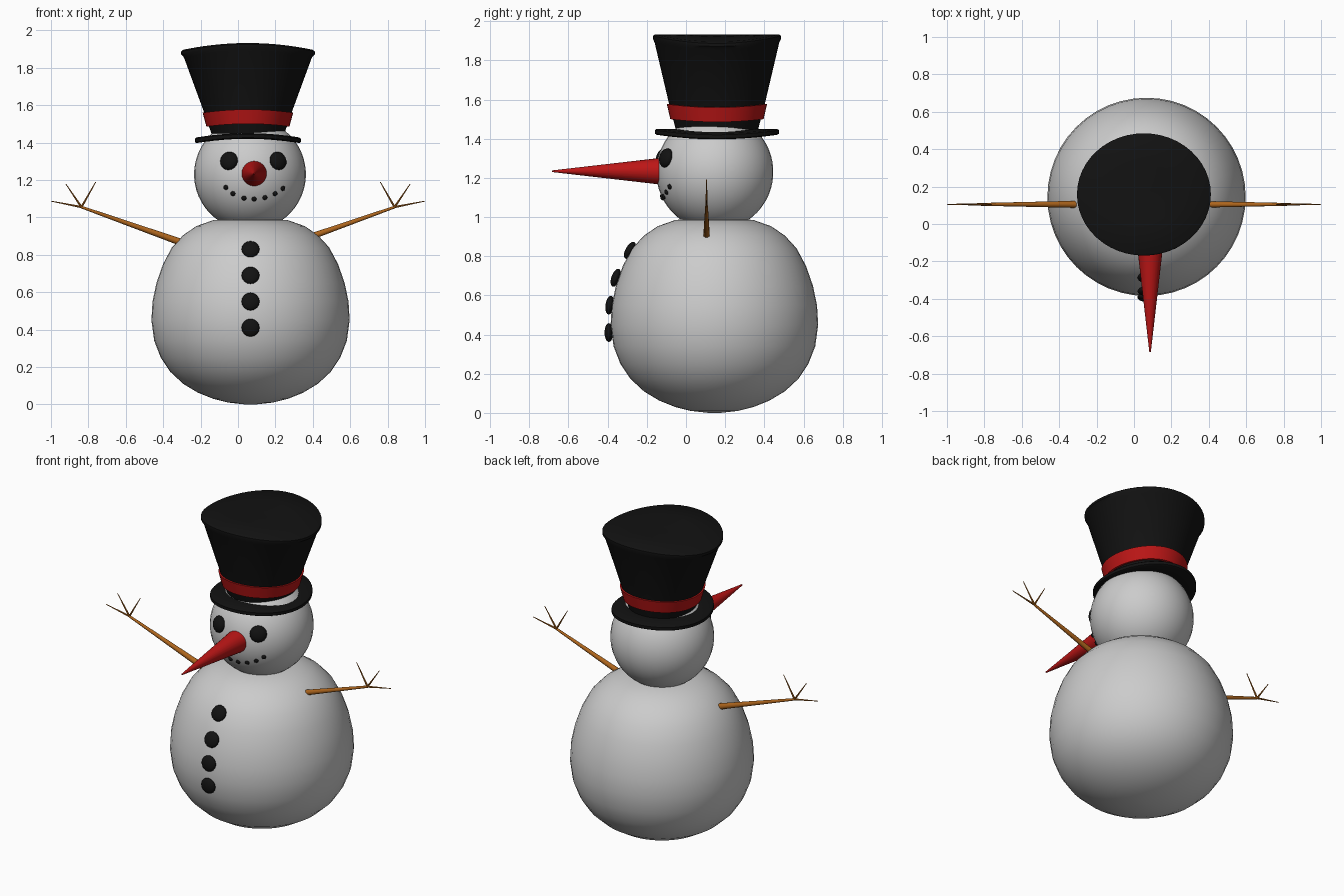
import bpy, bmesh, math
from mathutils import Vector

if "Cube" in bpy.data.objects:
    bpy.data.objects.remove(bpy.data.objects["Cube"])


def material(name, color):
    m = bpy.data.materials.new(name)
    m.diffuse_color = (*color, 1)
    m.use_nodes = True
    m.node_tree.nodes["Principled BSDF"].inputs["Base Color"].default_value = m.diffuse_color
    return m


black = material("coal_black", (0.006, 0.006, 0.006))
red = material("carrot_red", (0.5, 0.008, 0.008))
brown = material("twig_brown", (0.42, 0.13, 0.012))


def finish(bm, name, mat=None, angle=40):
    bmesh.ops.recalc_face_normals(bm, faces=bm.faces)
    me = bpy.data.meshes.new(name)
    bm.to_mesh(me)
    bm.free()
    ob = bpy.data.objects.new(name, me)
    bpy.context.collection.objects.link(ob)
    if mat:
        me.materials.append(mat)
    bpy.ops.object.select_all(action='DESELECT')
    ob.select_set(True)
    bpy.context.view_layer.objects.active = ob
    bpy.ops.object.shade_smooth_by_angle(angle=math.radians(angle))
    return ob


def lathe(name, profile, cx, cy, mat=None, droop=0.0, n=48, closed=False):
    """Profile entries are (x radius, y radius, z); droop lowers the x sides."""
    bm = bmesh.new()
    rings = []
    for rx, ry, z in profile:
        ring = []
        for i in range(n):
            a = 2 * math.pi * i / n
            x, y = rx * math.cos(a), ry * math.sin(a)
            ring.append(bm.verts.new((cx + x, cy + y, z - droop * x * x)))
        rings.append(ring)
    pairs = list(zip(rings, rings[1:]))
    if closed:
        pairs.append((rings[-1], rings[0]))
    for a, b in pairs:
        for i in range(n):
            j = (i + 1) % n
            bm.faces.new((a[i], a[j], b[j], b[i]))
    if not closed:
        bm.faces.new(rings[0])
        bm.faces.new(rings[-1])
    return finish(bm, name, mat)


def ball(name, loc, radii, mat=None, normal=None, seg=16):
    """Ellipsoid; its local z axis is turned along normal."""
    bm = bmesh.new()
    bmesh.ops.create_uvsphere(bm, u_segments=seg, v_segments=seg * 3 // 4, radius=1)
    bmesh.ops.scale(bm, vec=radii, verts=bm.verts)
    if normal is not None:
        rot = Vector(normal).to_track_quat('Z', 'Y').to_matrix()
        bmesh.ops.rotate(bm, cent=(0, 0, 0), matrix=rot, verts=bm.verts)
    bmesh.ops.translate(bm, vec=loc, verts=bm.verts)
    return finish(bm, name, mat, 60)


def rod(name, p, q, r1, r2, mat, seg=12):
    p, q = Vector(p), Vector(q)
    bm = bmesh.new()
    bmesh.ops.create_cone(bm, cap_ends=True, segments=seg, radius1=r1, radius2=r2,
                          depth=(q - p).length)
    rot = (q - p).to_track_quat('Z', 'Y').to_matrix()
    bmesh.ops.rotate(bm, cent=(0, 0, 0), matrix=rot, verts=bm.verts)
    bmesh.ops.translate(bm, vec=(p + q) / 2, verts=bm.verts)
    return finish(bm, name, mat)


# Body
body = [(0.03, 0), (0.12, 0.01), (0.2, 0.03), (0.28, 0.062), (0.36, 0.11), (0.43, 0.175),
        (0.48, 0.25), (0.515, 0.34), (0.53, 0.45), (0.524, 0.55), (0.503, 0.65),
        (0.468, 0.75), (0.42, 0.84), (0.36, 0.905), (0.29, 0.953), (0.2, 0.985), (0.08, 0.995)]
lathe("body", [(r, r, z) for r, z in body], 0.067, 0.145)

# Head
head = Vector((0.064, 0.147, 1.23))
R = 0.299
ball("head", head, (R, R, R), seg=36)


def on_head(x, z):
    dx, dz = x - head.x, z - head.z
    return Vector((x, head.y - math.sqrt(R * R - dx * dx - dz * dz), z))


# Eyes and mouth
for side in (-1, 1):
    p = on_head(0.083 + side * 0.131, 1.302)
    ball("eye", p, (0.05, 0.05, 0.028), black, p - head)
mouth = [(-0.065, 1.16), (-0.027, 1.127), (0.032, 1.103), (0.086, 1.098),
         (0.144, 1.106), (0.198, 1.127), (0.24, 1.155)]
for x, z in mouth:
    p = on_head(x, z)
    ball("mouth_pebble", p, (0.014, 0.014, 0.01), black, p - head, 8)

# Nose
rod("nose", (0.086, -0.13, 1.234), (0.086, -0.685, 1.234), 0.068, 0.004, red, 24)

# Buttons
for y, z, tilt in ((-0.287, 0.83, 0.55), (-0.359, 0.69, 0.35),
                   (-0.389, 0.55, 0.15), (-0.394, 0.41, 0.0)):
    ball("button", (0.067, y, z), (0.048, 0.048, 0.022), black, (0, -1, tilt))

# Hat: brim, crown and ribbon, all drooping slightly at the sides
HX, HY, DROOP = 0.053, 0.158, 0.3
brim = [(k * 0.283, k * 0.317, z) for k, z in
        ((0.05, 1.42), (0.7, 1.42), (0.97, 1.42), (1, 1.426), (1, 1.444), (0.97, 1.45),
         (0.7, 1.45), (0.05, 1.45))]
lathe("hat_brim", brim, HX, HY, black, DROOP)
crown = [(0.187, 0.207, 1.435), (0.235, 0.245, 1.58), (0.342, 0.318, 1.89),
         (0.358, 0.327, 1.91), (0.358, 0.327, 1.925), (0.345, 0.317, 1.932),
         (0.18, 0.16, 1.932), (0.02, 0.02, 1.932)]
lathe("hat_crown", crown, HX, HY, black, DROOP)
ribbon = [(0.222, 0.238, 1.5), (0.242, 0.256, 1.577), (0.22, 0.235, 1.577), (0.195, 0.215, 1.5)]
lathe("hat_ribbon", ribbon, HX, HY, red, DROOP, closed=True)

# Arms with three twig fingers each
for s in (-1, 1):
    wrist = (s * 0.837, 0.105, 1.055)
    rod("arm", (s * 0.3, 0.105, 0.865), wrist, 0.019, 0.007, brown)
    for x, z in ((1.0, 1.087), (0.92, 1.178), (0.76, 1.19)):
        rod("twig_finger", wrist, (s * x, 0.105, z), 0.006, 0.002, brown, 8)
